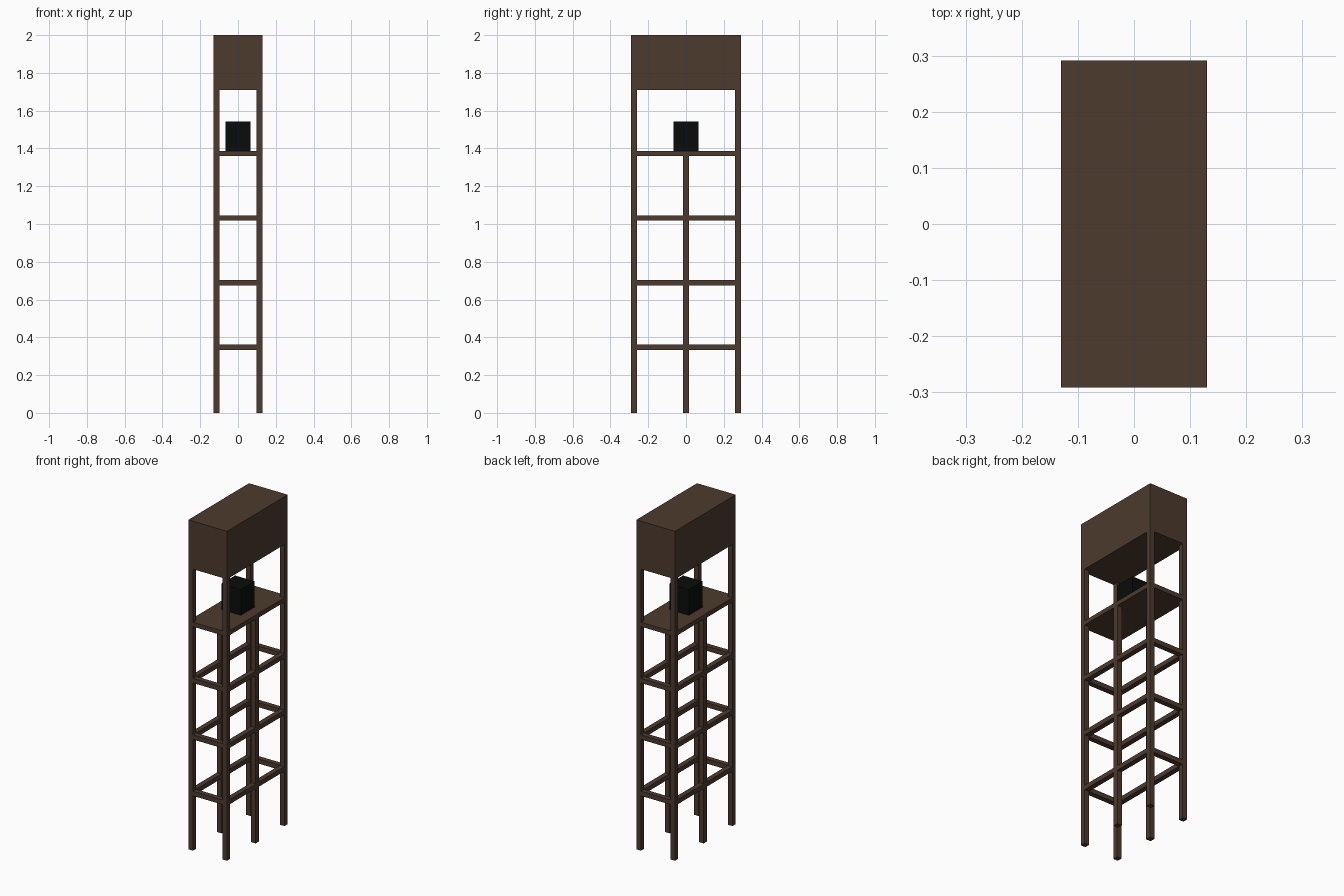
import bpy

if "Cube" in bpy.data.objects:
    bpy.data.objects.remove(bpy.data.objects["Cube"])


def material(name, rgb):
    m = bpy.data.materials.new(name)
    m.diffuse_color = (*rgb, 1.0)
    m.use_nodes = True
    m.node_tree.nodes["Principled BSDF"].inputs["Base Color"].default_value = m.diffuse_color
    return m


wood = material("dark brown wood", (0.073, 0.043, 0.026))
black = material("black", (0.003, 0.0035, 0.0035))


def box(name, x, y, z, mat):
    """Box from (min, max) pairs on each axis."""
    bpy.ops.mesh.primitive_cube_add(
        size=1, location=[(a + b) / 2 for a, b in (x, y, z)])
    ob = bpy.context.object
    ob.name = name
    ob.scale = [b - a for a, b in (x, y, z)]
    bpy.ops.object.transform_apply(location=False, rotation=False, scale=True)
    ob.data.materials.append(mat)
    return ob


W, D, T = 0.13, 0.291, 0.031      # half width, half depth, beam thickness
ROOF_Z, DECK_Z = 1.709, 1.36      # undersides of the top block and platform


def side(s, outer):
    """Span of a beam flush with the outer limit on side s."""
    return tuple(sorted((s * outer, s * (outer - T))))


# Top block, platform and the black box standing on it
box("top_block", (-W, W), (-D, D), (ROOF_Z, 2.0), wood)
box("platform", (-W, W), (-D, D), (DECK_Z, DECK_Z + 0.027), wood)
box("black_box", (-0.066, 0.066), (-0.066, 0.066), (DECK_Z + 0.027, 1.543), black)

for sx in (-1, 1):
    # Corner posts up to the top block, middle posts up to the platform
    for sy in (-1, 1):
        box("corner_post", side(sx, W), side(sy, D), (0, ROOF_Z), wood)
    box("middle_post", side(sx, W), (-T / 2, T / 2), (0, DECK_Z), wood)

# Three levels of rails between the posts
for z in (0.333, 0.675, 1.018):
    for s in (-1, 1):
        for h in (-1, 1):
            y = sorted((h * T / 2, h * (D - T)))
            box("long_rail", side(s, W), y, (z, z + 0.028), wood)
        box("short_rail", (-W + T, W - T), side(s, D), (z, z + 0.028), wood)
